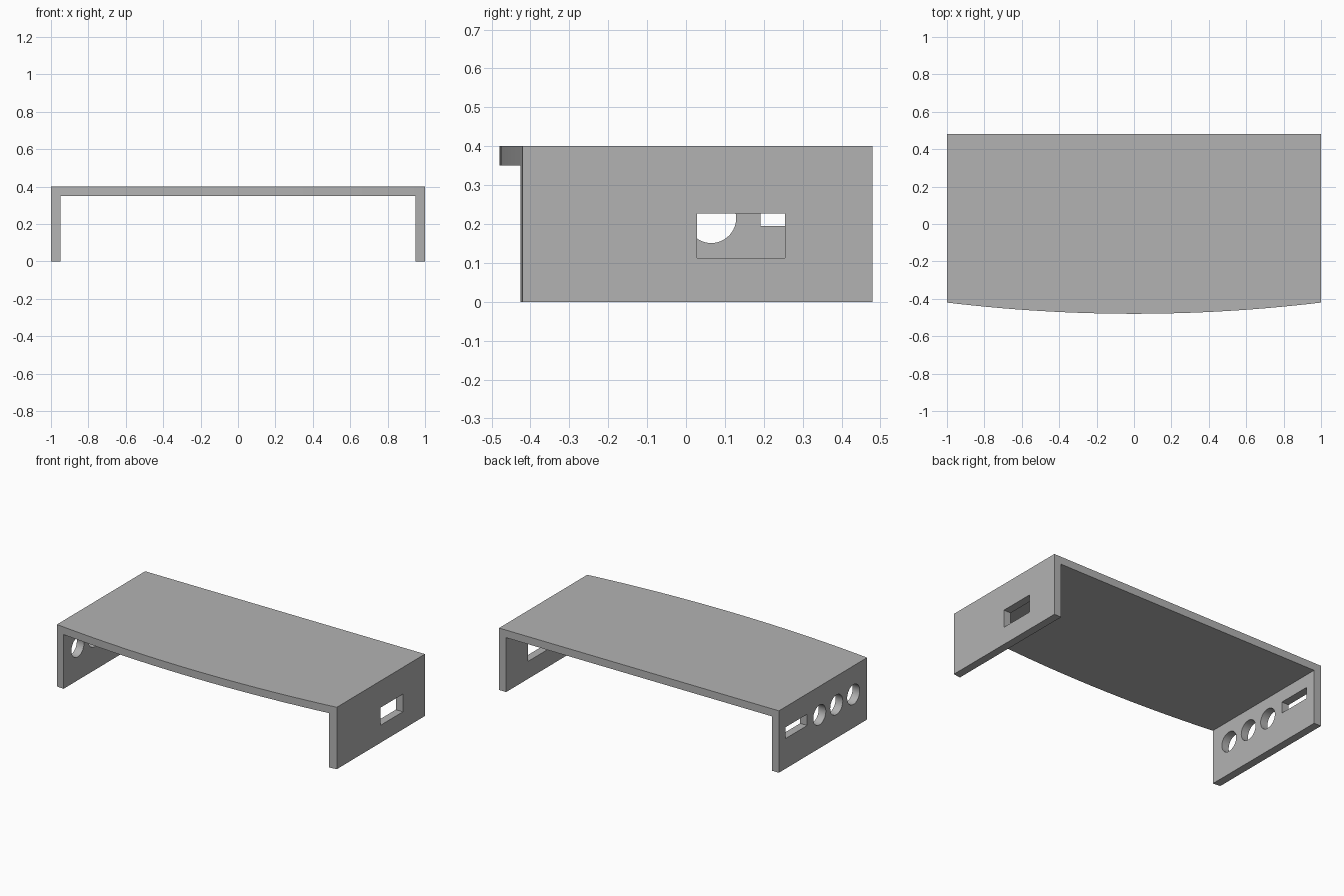
import bpy, bmesh, math
from mathutils import Matrix

if "Cube" in bpy.data.objects:
    bpy.data.objects.remove(bpy.data.objects["Cube"])

HEIGHT, WALL, BACK, BOW = 0.4, 0.051, 0.48, 0.06
SEGMENTS = 32

grey = bpy.data.materials.new("plain grey")
grey.use_nodes = True
colour = (0.45, 0.45, 0.45, 1)
grey.diffuse_color = colour
grey.node_tree.nodes["Principled BSDF"].inputs["Base Color"].default_value = colour


def finish(name, bm):
    bmesh.ops.recalc_face_normals(bm, faces=bm.faces)
    mesh = bpy.data.meshes.new(name)
    bm.to_mesh(mesh)
    bm.free()
    mesh.materials.append(grey)
    obj = bpy.data.objects.new(name, mesh)
    bpy.context.collection.objects.link(obj)
    return obj


def box(name, low, high):
    bm = bmesh.new()
    size = [h - l for l, h in zip(low, high)]
    middle = [(h + l) / 2 for l, h in zip(low, high)]
    bmesh.ops.create_cube(bm, size=1, matrix=Matrix.Translation(middle) @ Matrix.Diagonal((*size, 1)))
    return finish(name, bm)


def round_hole(name, y, z, radius):
    bm = bmesh.new()
    place = Matrix.Translation((-1, y, z)) @ Matrix.Rotation(math.pi / 2, 4, 'Y')
    bmesh.ops.create_cone(bm, cap_ends=True, segments=48, radius1=radius, radius2=radius,
                          depth=0.3, matrix=place)
    return finish(name, bm)


# Block with a gently bowed front edge
arc_radius = (1 + BOW ** 2) / (2 * BOW)
half_angle = math.asin(1 / arc_radius)
outline = [(1, BACK), (-1, BACK)]
for i in range(SEGMENTS + 1):
    a = half_angle * (2 * i / SEGMENTS - 1)
    outline.append((arc_radius * math.sin(a), arc_radius * (1 - math.cos(a)) - BACK))
bm = bmesh.new()
base = bm.faces.new([bm.verts.new((x, y, 0)) for x, y in outline])
extruded = bmesh.ops.extrude_face_region(bm, geom=[base])["geom"]
bmesh.ops.translate(bm, vec=(0, 0, HEIGHT), verts=[g for g in extruded if isinstance(g, bmesh.types.BMVert)])
cover = finish("cover_shell", bm)

# Open channel, port openings on the left wall and right wall
inner = 1 - WALL
cutters = [
    box("channel_cutter", (-inner, -1, -1), (inner, 1, HEIGHT - 0.049)),
    box("left_port_cutter", (0.8, 0.028, 0.113), (1.2, 0.255, 0.227)),
    box("right_slot_cutter", (-1.2, 0.191, 0.195), (-0.8, 0.413, 0.268)),
]
for i in range(3):
    cutters.append(round_hole("round_port_cutter", 0.065 - 0.173 * i, 0.215, 0.064))

bpy.context.view_layer.objects.active = cover
for cutter in cutters:
    cutter.hide_render = True
    cut = cover.modifiers.new(cutter.name, 'BOOLEAN')
    cut.operation, cut.solver, cut.object = 'DIFFERENCE', 'EXACT', cutter
    bpy.ops.object.modifier_apply(modifier=cut.name)
for cutter in cutters:
    bpy.data.objects.remove(cutter)

# Smooth the bowed edge and round ports, keep corners crisp
bpy.ops.object.select_all(action='DESELECT')
cover.select_set(True)
bpy.ops.object.shade_smooth_by_angle(angle=math.radians(30))
